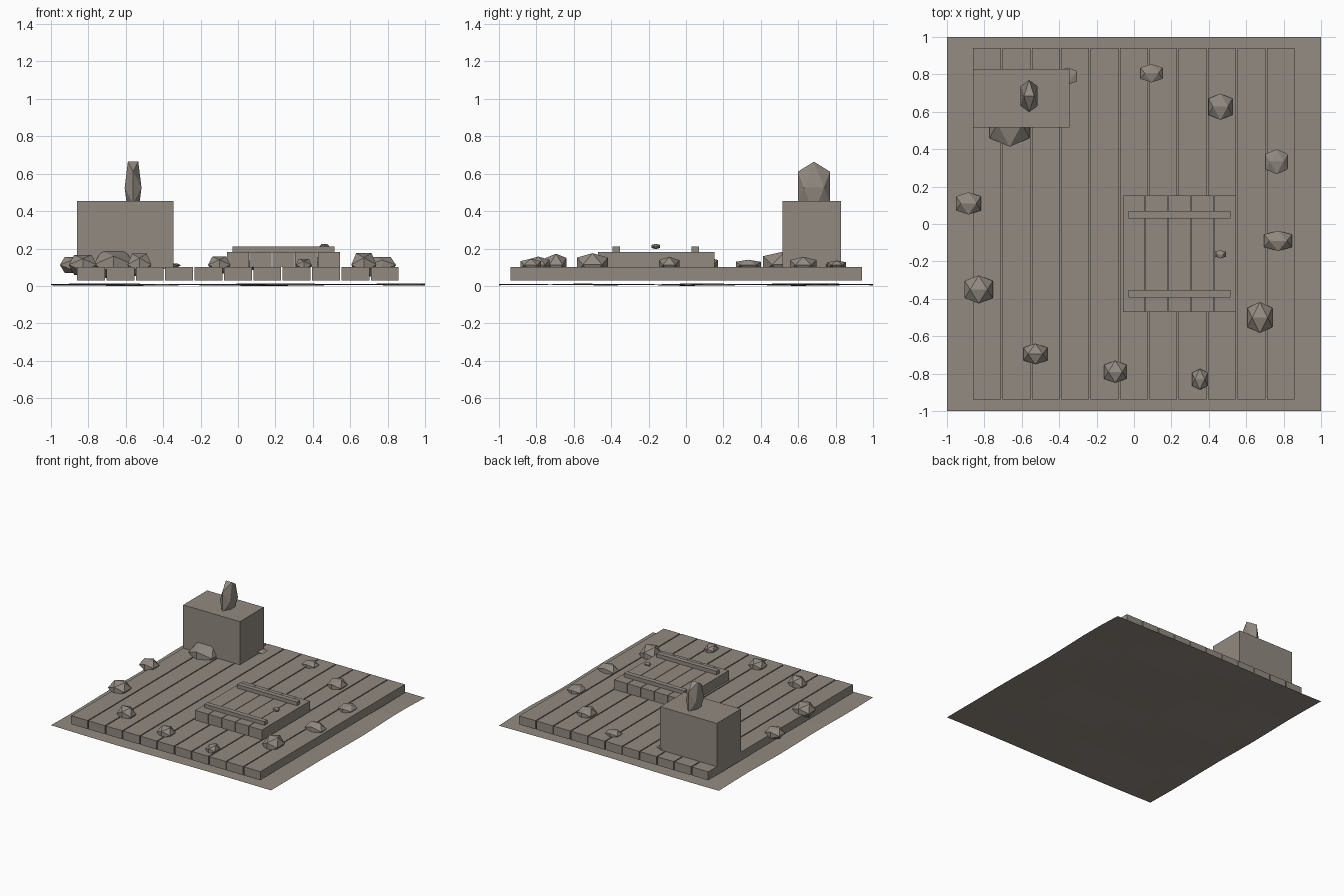
import bpy, bmesh, math
from mathutils import Matrix, Vector

if "Cube" in bpy.data.objects:
    bpy.data.objects.remove(bpy.data.objects["Cube"])

stone = bpy.data.materials.new("weathered grey brown")
stone.diffuse_color = (0.29, 0.255, 0.22, 1)
stone.use_nodes = True
stone.node_tree.nodes["Principled BSDF"].inputs["Base Color"].default_value = stone.diffuse_color


def add_object(name, bm):
    bmesh.ops.recalc_face_normals(bm, faces=bm.faces)
    mesh = bpy.data.meshes.new(name)
    bm.to_mesh(mesh)
    bm.free()
    mesh.materials.append(stone)
    obj = bpy.data.objects.new(name, mesh)
    bpy.context.collection.objects.link(obj)
    return obj


def box(name, x0, x1, y0, y1, z0, z1):
    bm = bmesh.new()
    size = Matrix.Diagonal((x1 - x0, y1 - y0, z1 - z0, 1))
    centre = Matrix.Translation(((x0 + x1) / 2, (y0 + y1) / 2, (z0 + z1) / 2))
    bmesh.ops.create_cube(bm, size=1, matrix=centre @ size)
    return add_object(name, bm)


def gem(name, centre, half):
    """Stretched icosahedron with its top edge running along x."""
    g = (1 + math.sqrt(5)) / 2
    bm = bmesh.new()
    for a in (-1, 1):
        for b in (-1, 1):
            for p in ((a, 0, b * g), (a * g, b, 0), (0, a * g, b)):
                bm.verts.new([c + h * v / g for c, h, v in zip(centre, half, p)])
    bmesh.ops.convex_hull(bm, input=bm.verts)
    return add_object(name, bm)


# Gently uneven ground sheet
bm = bmesh.new()
bmesh.ops.create_grid(bm, x_segments=10, y_segments=10, size=1)
for v in bm.verts:
    v.co.z = 0.013 + 0.004 * math.sin(4 * v.co.x + 1) * math.cos(5 * v.co.y) \
        + 0.003 * math.sin(7 * v.co.y + 3 * v.co.x)
low = min(v.co.z for v in bm.verts)
for v in bm.verts:
    v.co.z -= low
add_object("ground_sheet", bm)

# Deck planks
for i in range(11):
    x = -0.86 + i * 0.157
    box(f"deck_plank_{i + 1}", x, x + 0.149, -0.937, 0.94, 0.03, 0.1)

# Hatch: planks, two battens and a knob
for i in range(5):
    x = -0.06 + i * 0.122
    box(f"hatch_plank_{i + 1}", x, x + 0.118, -0.47, 0.153, 0.1, 0.18)
for name, y in (("front", -0.373), ("back", 0.05)):
    box(f"hatch_batten_{name}", -0.03, 0.515, y - 0.02, y + 0.02, 0.178, 0.21)
gem("hatch_knob", (0.462, -0.162, 0.211), (0.026, 0.022, 0.014))

# Block with a standing crystal
box("block", -0.86, -0.345, 0.517, 0.828, 0.09, 0.455)
gem("crystal", (-0.561, 0.684, 0.525), (0.045, 0.086, 0.139))

# Loose rocks: x, y, half width, half depth, top height
rocks = [
    (-0.885, 0.11, 0.067, 0.06, 0.155), (-0.83, -0.35, 0.075, 0.075, 0.166),
    (-0.527, -0.695, 0.064, 0.056, 0.172), (-0.10, -0.79, 0.06, 0.06, 0.157),
    (0.352, -0.83, 0.043, 0.056, 0.145), (0.673, -0.50, 0.067, 0.083, 0.175),
    (0.77, -0.09, 0.075, 0.054, 0.155), (0.763, 0.333, 0.059, 0.067, 0.14),
    (0.462, 0.627, 0.064, 0.07, 0.155), (0.094, 0.806, 0.059, 0.049, 0.136),
    (-0.355, 0.79, 0.05, 0.046, 0.12), (-0.665, 0.535, 0.107, 0.122, 0.187),
]
for i, (x, y, hx, hy, top) in enumerate(rocks):
    mid = 0.11 + 0.06 * (top - 0.12)
    gem(f"rock_{i + 1}", (x, y, mid), (hx, hy, top - mid))
